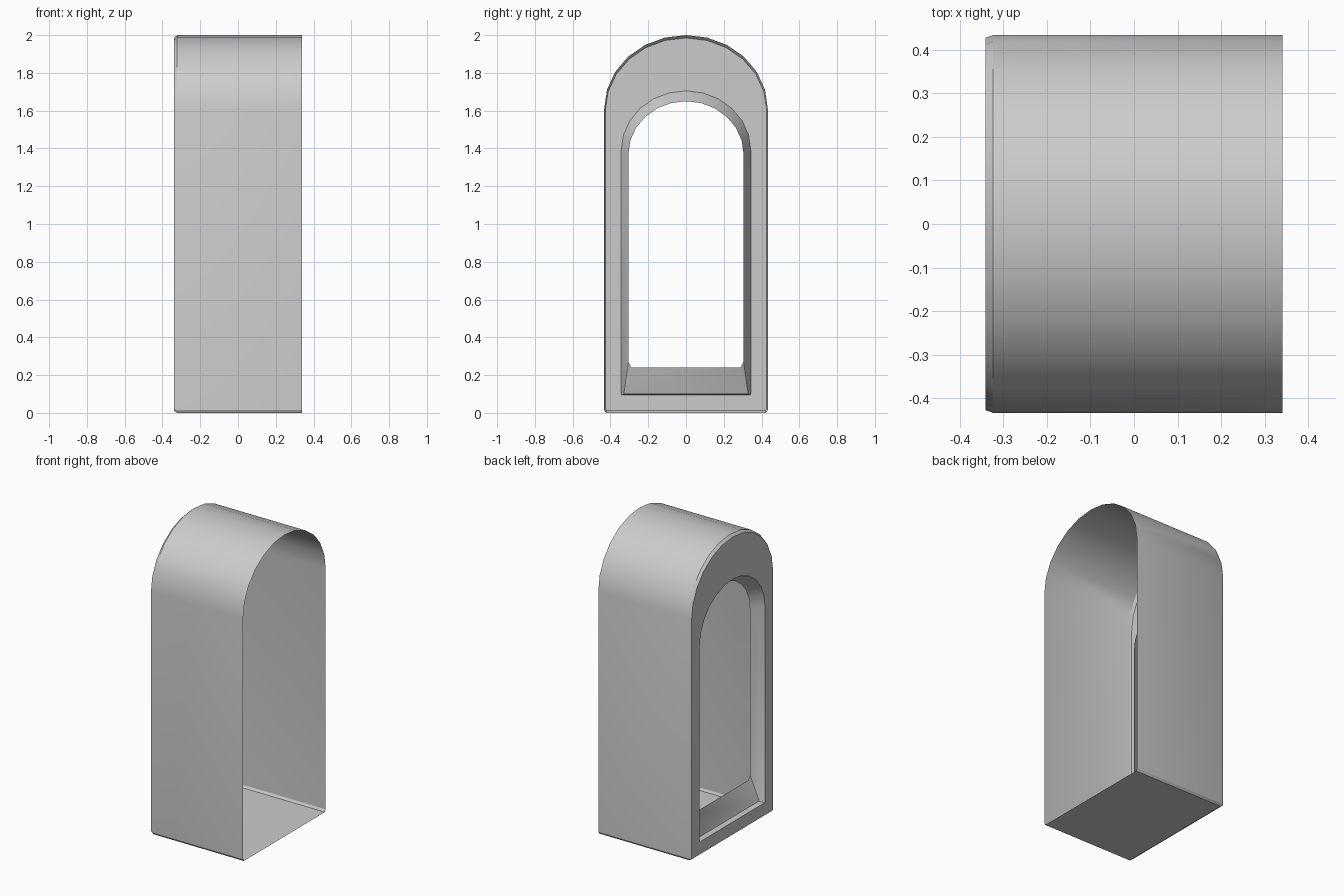
import bpy, bmesh
from math import sin, cos, pi, radians

if "Cube" in bpy.data.objects:
    bpy.data.objects.remove(bpy.data.objects["Cube"])

SEGMENTS = 12


def arch_loop(x, w, foot_w, z0, foot_z, spring, top):
    """Closed arched outline in the YZ plane with clipped lower corners."""
    pts = [(-foot_w, z0), (foot_w, z0), (w, foot_z)]
    for i in range(SEGMENTS + 1):
        a = pi * i / SEGMENTS
        pts.append((w * cos(a), spring + (top - spring) * sin(a)))
    pts.append((-w, foot_z))
    return [(x, y, z) for y, z in pts]


def loft(name, loops):
    bm = bmesh.new()
    rings = [[bm.verts.new(p) for p in loop] for loop in loops]
    n = len(rings[0])
    for a, b in zip(rings, rings[1:]):
        for i in range(n):
            j = (i + 1) % n
            bm.faces.new((a[i], b[i], b[j], a[j]))
    # outer floor should face down
    bm.normal_update()
    bm.faces.ensure_lookup_table()
    if bm.faces[0].normal.z > 0:
        bmesh.ops.reverse_faces(bm, faces=bm.faces[:])
    mesh = bpy.data.meshes.new(name)
    bm.to_mesh(mesh)
    bm.free()
    obj = bpy.data.objects.new(name, mesh)
    bpy.context.collection.objects.link(obj)
    bpy.context.view_layer.objects.active = obj
    obj.select_set(True)
    bpy.ops.object.shade_smooth_by_angle(angle=radians(30))
    return obj


# One open shell: outer sleeve, bevel, face plate, then splayed reveal and sill
loft("arched_window_surround", [
    arch_loop(0.34, 0.433, 0.424, 0.0, 0.015, 1.61, 2.0),      # open rim
    arch_loop(-0.323, 0.433, 0.424, 0.0, 0.015, 1.61, 2.0),    # sleeve end
    arch_loop(-0.34, 0.427, 0.420, 0.012, 0.02, 1.60, 1.985),  # face edge
    arch_loop(-0.34, 0.343, 0.340, 0.095, 0.10, 1.39, 1.705),  # opening
    arch_loop(-0.305, 0.328, 0.326, 0.10, 0.108, 1.382, 1.683),  # sill foot
    arch_loop(-0.255, 0.305, 0.29, 0.24, 0.27, 1.37, 1.65),    # inner edge
])
